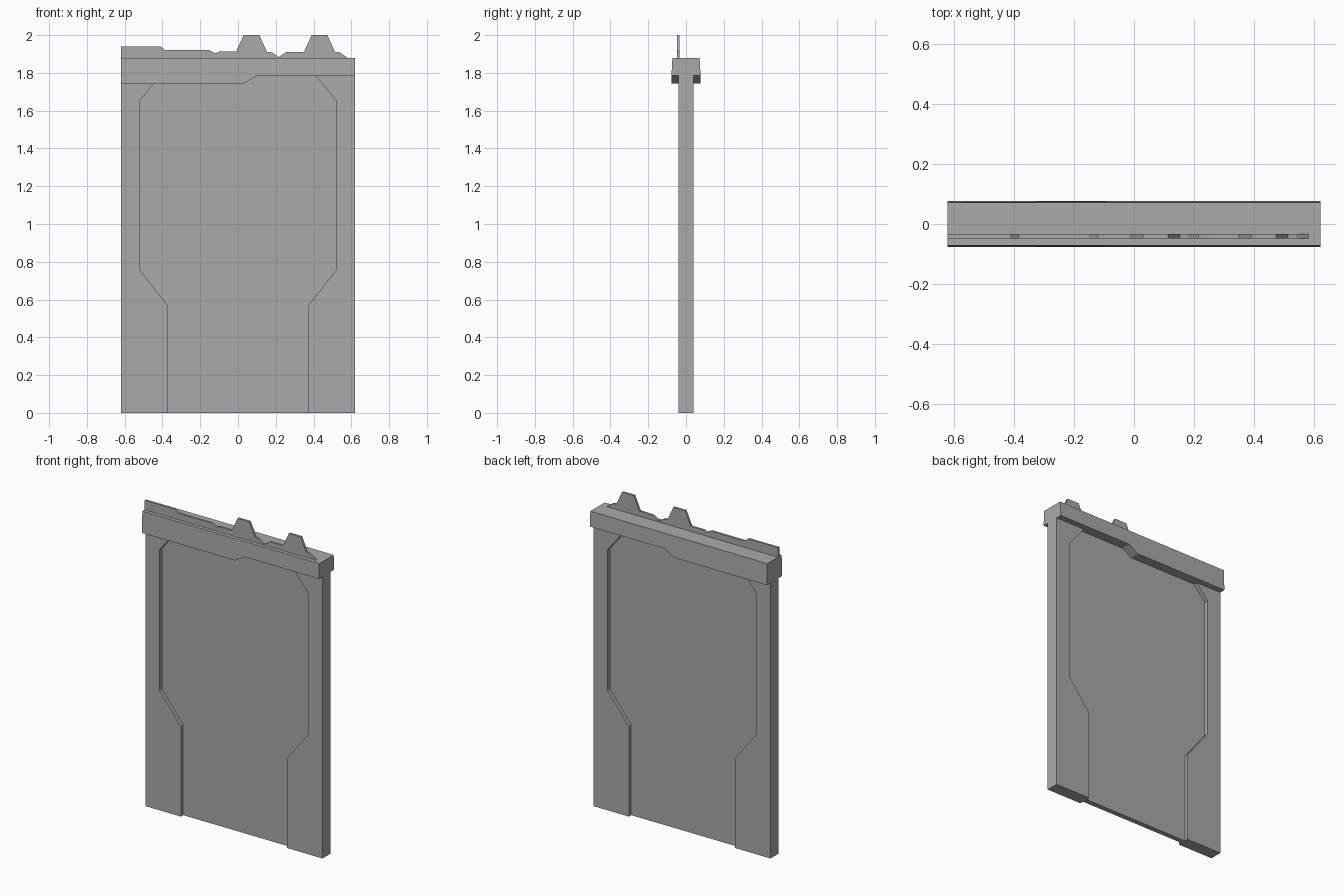
import bpy
import bmesh

default_cube = bpy.data.objects.get("Cube")
if default_cube:
    bpy.data.objects.remove(default_cube, do_unlink=True)

# Single plain grey finish
grey = bpy.data.materials.new("plain_grey")
grey.use_nodes = True
colour = (0.4, 0.4, 0.4, 1)
grey.diffuse_color = colour
grey.node_tree.nodes["Principled BSDF"].inputs["Base Color"].default_value = colour

HALF_WIDTH = 0.62
CAP_TOP = 1.88


def slab(name, outline, y_front, y_back, top_inset=0):
    """Extrude an x-z outline along y; top_inset narrows the cap's top edges."""
    bm = bmesh.new()
    face = bm.faces.new([bm.verts.new((x, y_front, z)) for x, z in outline])
    moved = bmesh.ops.extrude_face_region(bm, geom=[face])["geom"]
    for v in moved:
        if isinstance(v, bmesh.types.BMVert):
            v.co.y = y_back
    top = max(z for x, z in outline)
    for v in bm.verts:
        if v.co.z > top - 0.001:
            v.co.y += top_inset if v.co.y < 0 else -top_inset
    bmesh.ops.recalc_face_normals(bm, faces=bm.faces)
    mesh = bpy.data.meshes.new(name)
    bm.to_mesh(mesh)
    bm.free()
    mesh.materials.append(grey)
    obj = bpy.data.objects.new(name, mesh)
    bpy.context.collection.objects.link(obj)
    return obj


# Opening edge, shared by the side posts and the recessed panel
edge = [(0.373, 0), (0.373, 0.57), (0.522, 0.76), (0.522, 1.65), (0.4, 1.8)]

for name, side in (("left_post", 1), ("right_post", -1)):
    post = edge + [(HALF_WIDTH, 1.8), (HALF_WIDTH, 0)]
    slab(name, [(side * x, z) for x, z in post], -0.04, 0.04)

slab("recessed_panel", edge + [(-x, z) for x, z in reversed(edge)], -0.016, 0.016)

# Overhanging cap with a stepped lower edge
cap = [(-HALF_WIDTH, 1.745), (0.035, 1.745), (0.1, 1.785),
       (HALF_WIDTH, 1.785), (HALF_WIDTH, CAP_TOP), (-HALF_WIDTH, CAP_TOP)]
slab("top_cap", cap, -0.077, 0.077, top_inset=0.005)

# Thin broken crest with two tall teeth, standing on the cap
crest = [(-HALF_WIDTH, 1.94), (-0.41, 1.94), (-0.385, 1.92), (-0.15, 1.92),
         (-0.12, 1.903), (-0.1, 1.912)]
for start in (-0.01, 0.35):
    crest += [(start, 1.912), (start + 0.04, 2), (start + 0.123, 2),
              (start + 0.163, 1.912), (start + 0.19, 1.908)]
    if start < 0:
        crest += [(0.215, 1.884), (0.255, 1.91)]
crest += [(0.58, CAP_TOP), (0.58, 1.87), (-HALF_WIDTH, 1.87)]
slab("crest", crest, -0.048, -0.034)
